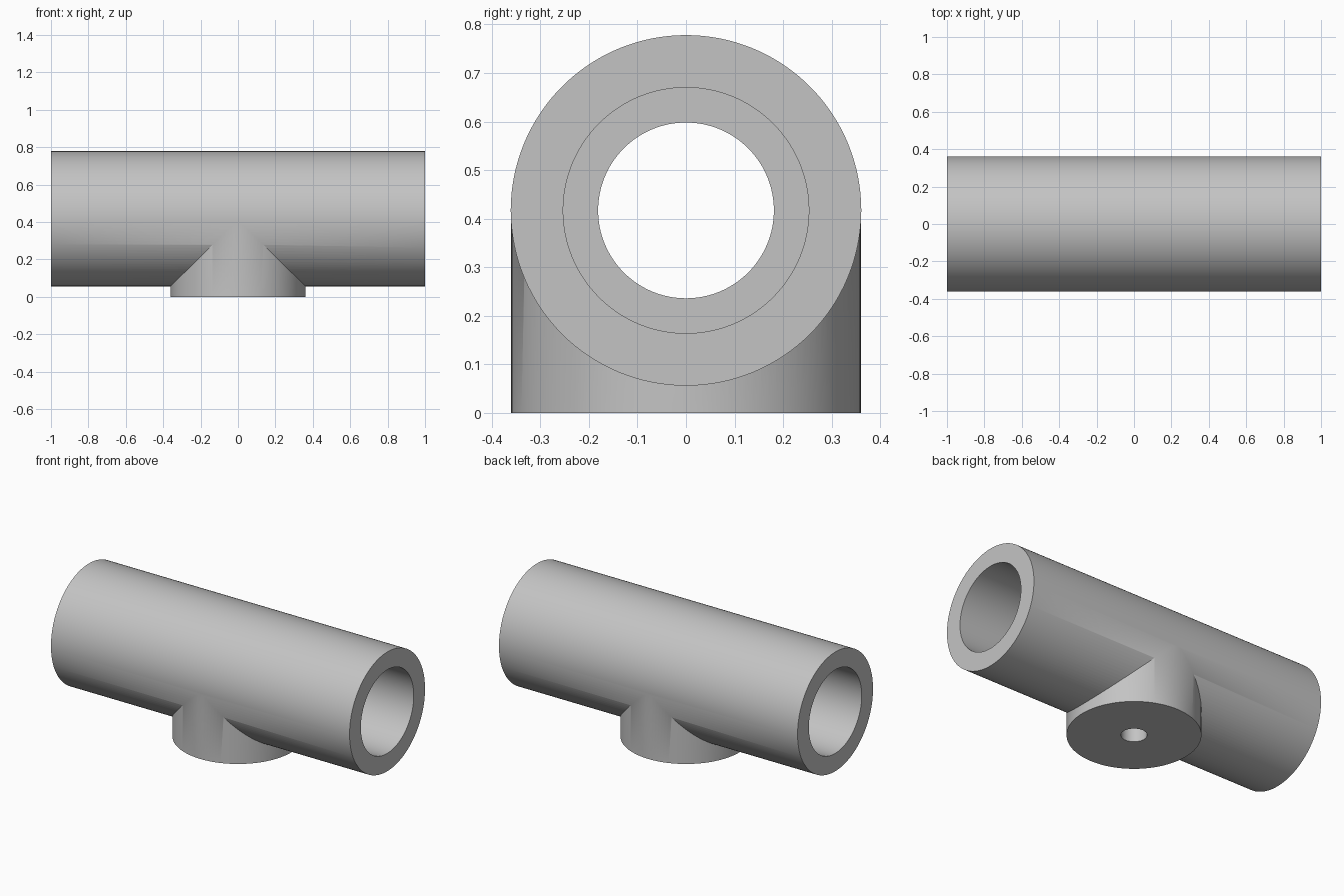
import bpy
import math
from mathutils import Matrix

cube = bpy.data.objects.get("Cube")
if cube:
    bpy.data.objects.remove(cube, do_unlink=True)

AXIS_Z = 0.417        # height of the pipe axis
PIPE_R = 0.361
BOSS_R = 0.36
SOCKET_R = 0.253      # wide bore at both ends
BORE_R = 0.181        # narrow bore in the middle
STOP = 0.3            # half length of the narrow bore
PORT_R = 0.07
SEGMENTS = 128

grey = bpy.data.materials.new("plain_grey")
grey.use_nodes = True
colour = (0.55, 0.55, 0.55, 1)
grey.diffuse_color = colour
grey.node_tree.nodes["Principled BSDF"].inputs["Base Color"].default_value = colour


def lathe(name, profile):
    """Closed solid turned about z from (radius, height) points."""
    n = SEGMENTS
    verts = [(r * math.cos(2 * math.pi * i / n), r * math.sin(2 * math.pi * i / n), z)
             for r, z in profile for i in range(n)]
    faces = [(k * n + i, k * n + (i + 1) % n, (k + 1) * n + (i + 1) % n, (k + 1) * n + i)
             for k in range(len(profile) - 1) for i in range(n)]
    faces.append(tuple(reversed(range(n))))
    faces.append(tuple(range(len(verts) - n, len(verts))))
    mesh = bpy.data.meshes.new(name)
    mesh.from_pydata(verts, [], faces)
    mesh.materials.append(grey)
    obj = bpy.data.objects.new(name, mesh)
    bpy.context.collection.objects.link(obj)
    return obj


def lay_along_x(obj):
    obj.data.transform(Matrix.Translation((0, 0, AXIS_Z)) @ Matrix.Rotation(math.pi / 2, 4, "Y"))


def combine(target, tool, operation):
    """Apply a boolean and remove the tool."""
    bpy.context.view_layer.objects.active = target
    mod = target.modifiers.new(operation.lower(), "BOOLEAN")
    mod.operation = operation
    mod.solver = "EXACT"
    mod.object = tool
    bpy.ops.object.modifier_apply(modifier=mod.name)
    bpy.data.objects.remove(tool, do_unlink=True)


# Outer pipe with the round boss underneath
tee = lathe("tee_fitting", [(PIPE_R, -1), (PIPE_R, 1)])
lay_along_x(tee)
combine(tee, lathe("boss", [(BOSS_R, 0), (BOSS_R, AXIS_Z)]), "UNION")

# Stepped bore through the pipe
bore = lathe("bore_cutter", [(SOCKET_R, -1.1), (SOCKET_R, -STOP), (BORE_R, -STOP),
                             (BORE_R, STOP), (SOCKET_R, STOP), (SOCKET_R, 1.1)])
lay_along_x(bore)
combine(tee, bore, "DIFFERENCE")

# Small port from the boss into the bore
combine(tee, lathe("port_cutter", [(PORT_R, -0.1), (PORT_R, AXIS_Z)]), "DIFFERENCE")

bpy.ops.object.select_all(action="DESELECT")
tee.select_set(True)
bpy.context.view_layer.objects.active = tee
bpy.ops.object.shade_smooth_by_angle(angle=math.radians(30))
